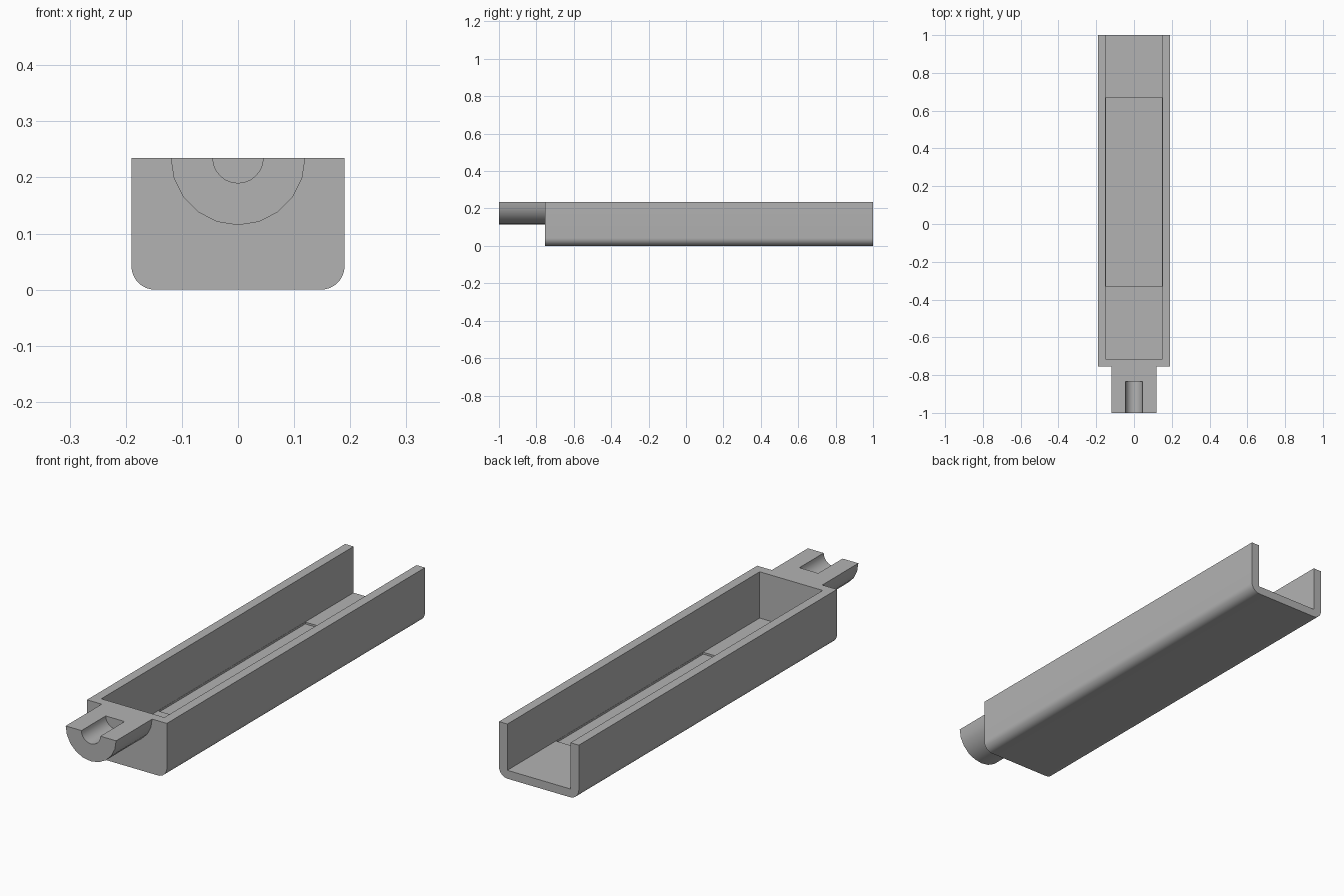
import bpy
import bmesh
from math import sin, cos, pi, radians

if "Cube" in bpy.data.objects:
    bpy.data.objects.remove(bpy.data.objects["Cube"], do_unlink=True)

TOP = 0.235      # height of the open rim
HALF = 0.19      # half width of the tray
WALL = 0.04
FRONT = -0.755   # front face of the tray

grey = bpy.data.materials.new("plain grey")
grey.use_nodes = True
colour = (0.45, 0.45, 0.45, 1)
grey.diffuse_color = colour
grey.node_tree.nodes["Principled BSDF"].inputs["Base Color"].default_value = colour


def arc(cx, cz, r, start, end, steps):
    """Points of an arc in the x-z plane, angles in degrees."""
    angles = [radians(start + (end - start) * i / steps) for i in range(steps + 1)]
    return [(cx + r * cos(a), cz + r * sin(a)) for a in angles]


def box(x, z0, z1):
    return [(-x, z0), (x, z0), (x, z1), (-x, z1)]


def extrude(name, profile, y0, y1):
    """Solid with an x-z profile running from y0 to y1."""
    bm = bmesh.new()
    face = bm.faces.new([bm.verts.new((x, y0, z)) for x, z in profile])
    new = bmesh.ops.extrude_face_region(bm, geom=[face])["geom"]
    verts = [g for g in new if isinstance(g, bmesh.types.BMVert)]
    bmesh.ops.translate(bm, verts=verts, vec=(0, y1 - y0, 0))
    bmesh.ops.recalc_face_normals(bm, faces=bm.faces)
    mesh = bpy.data.meshes.new(name)
    bm.to_mesh(mesh)
    bm.free()
    mesh.materials.append(grey)
    obj = bpy.data.objects.new(name, mesh)
    bpy.context.collection.objects.link(obj)
    return obj


def activate(obj):
    bpy.ops.object.select_all(action="DESELECT")
    obj.select_set(True)
    bpy.context.view_layer.objects.active = obj


def cut(obj, cutter):
    """Subtract the cutter and remove it."""
    cutter.hide_render = True
    mod = obj.modifiers.new("cut", "BOOLEAN")
    mod.operation = "DIFFERENCE"
    mod.solver = "EXACT"
    mod.object = cutter
    activate(obj)
    bpy.ops.object.modifier_apply(modifier=mod.name)
    bpy.data.objects.remove(cutter, do_unlink=True)


# Tray: rounded lower edges, square rim, open at the back
r = 0.042
outline = [(-HALF, TOP)]
outline += arc(-HALF + r, r, r, 180, 270, 8)
outline += arc(HALF - r, r, r, 270, 360, 8)
outline += [(HALF, TOP)]
tray = extrude("tray", outline, FRONT, 1)
inner = HALF - WALL
floor = 0.036
cut(tray, extrude("cavity", box(inner, floor, TOP + 0.1), FRONT + WALL, 1.1))

# Shallow recess in the tray floor
cut(tray, extrude("recess", box(inner - 0.001, floor - 0.008, floor + 0.05), -0.33, 0.67))

# Half-round peg on the front, with a half-round groove in its tip
peg = extrude("front_peg", arc(0, TOP, 0.12, 180, 360, 10), -1, FRONT)
cut(peg, extrude("groove", arc(0, TOP, 0.045, 0, 345, 23), -1.1, -0.835))

for obj in (tray, peg):
    activate(obj)
    bpy.ops.object.shade_smooth_by_angle(angle=radians(30))
